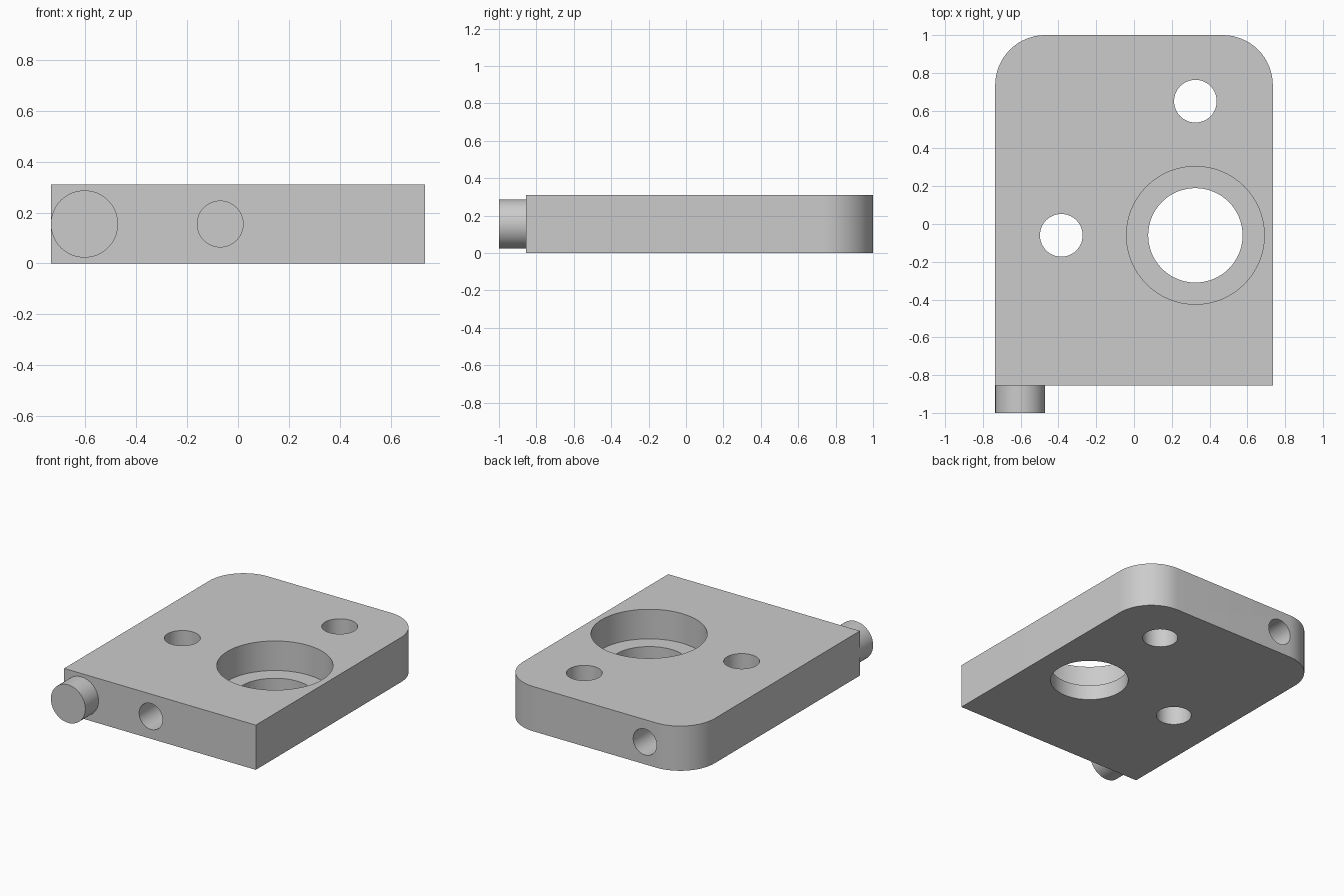
import bpy
import math
from mathutils import Vector

cube = bpy.data.objects.get("Cube")
if cube:
    bpy.data.objects.remove(cube, do_unlink=True)

# Single plain grey
grey = bpy.data.materials.new("plain_grey")
grey.use_nodes = True
colour = (0.6, 0.6, 0.6, 1)
grey.diffuse_color = colour
grey.node_tree.nodes["Principled BSDF"].inputs["Base Color"].default_value = colour

HALF_W, FRONT, BACK, THICK = 0.735, -0.855, 1.0, 0.31
CORNER = 0.265
MID = THICK / 2


def cylinder(name, radius, start, end):
    """Round bar running from start to end."""
    a, b = Vector(start), Vector(end)
    bpy.ops.mesh.primitive_cylinder_add(
        vertices=64, radius=radius, depth=(b - a).length, location=(a + b) / 2,
        rotation=(b - a).to_track_quat("Z", "Y").to_euler())
    obj = bpy.context.object
    obj.name = name
    obj.data.materials.append(grey)
    return obj


def smooth(obj):
    bpy.ops.object.select_all(action="DESELECT")
    obj.select_set(True)
    bpy.context.view_layer.objects.active = obj
    bpy.ops.object.shade_smooth_by_angle(angle=math.radians(30))


def drill(target, radius, start, end):
    """Cut a round hole and discard the cutter."""
    cutter = cylinder("hole_cutter", radius, start, end)
    cutter.hide_render = True
    mod = target.modifiers.new("hole", "BOOLEAN")
    mod.operation = "DIFFERENCE"
    mod.solver = "EXACT"
    mod.object = cutter
    bpy.context.view_layer.objects.active = target
    bpy.ops.object.modifier_apply(modifier=mod.name)
    bpy.data.objects.remove(cutter, do_unlink=True)


# Plate outline: square front corners, rounded back corners
outline = [(-HALF_W, FRONT), (HALF_W, FRONT)]
for side, first in ((1, 0), (-1, 90)):
    for i in range(17):
        t = math.radians(first + 90 * i / 16)
        outline.append((side * (HALF_W - CORNER) + CORNER * math.cos(t),
                        BACK - CORNER + CORNER * math.sin(t)))

n = len(outline)
verts = [(x, y, z) for z in (0, THICK) for x, y in outline]
faces = [tuple(reversed(range(n))), tuple(range(n, 2 * n))]
faces += [(i, (i + 1) % n, (i + 1) % n + n, i + n) for i in range(n)]
mesh = bpy.data.meshes.new("plate")
mesh.from_pydata(verts, [], faces)
mesh.materials.append(grey)
plate = bpy.data.objects.new("plate", mesh)
bpy.context.collection.objects.link(plate)

# Vertical through holes, the largest with a counterbore
for x, y, radius, bottom in ((0.325, -0.06, 0.25, -0.1),
                             (0.325, -0.06, 0.365, 0.105),
                             (0.325, 0.65, 0.113, -0.1),
                             (-0.385, -0.06, 0.113, -0.1)):
    drill(plate, radius, (x, y, bottom), (x, y, THICK + 0.1))

# Blind holes in the front and back edges
drill(plate, 0.09, (-0.07, FRONT - 0.1, MID), (-0.07, FRONT + 0.4, MID))
drill(plate, 0.09, (-0.385, BACK + 0.1, MID), (-0.385, BACK - 0.4, MID))
smooth(plate)

# Short pin standing out of the front edge
pin = cylinder("front_pin", 0.132, (-0.603, -1, MID), (-0.603, FRONT, MID))
smooth(pin)
